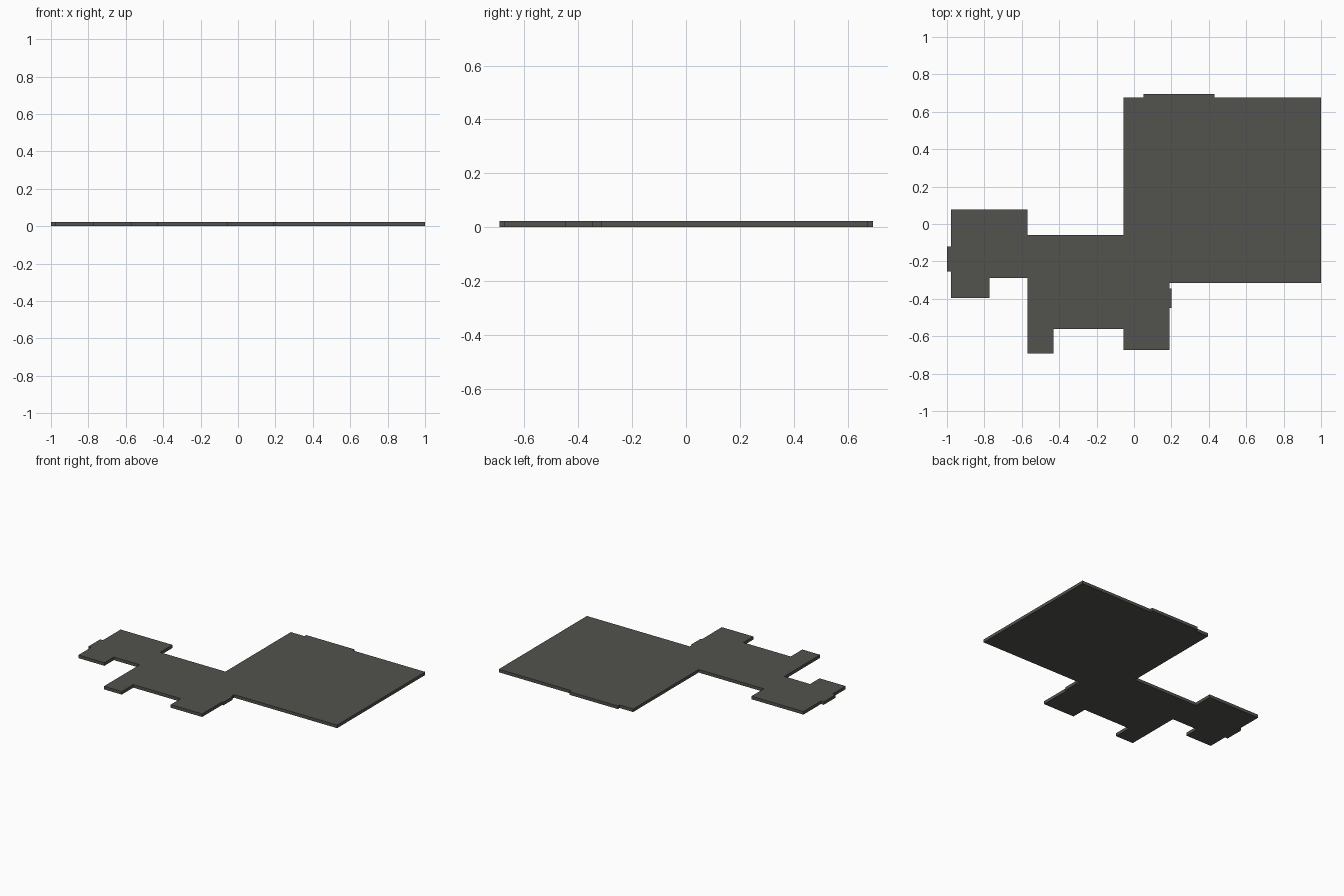
import bpy, bmesh

if "Cube" in bpy.data.objects:
    bpy.data.objects.remove(bpy.data.objects["Cube"])

THICK = 0.022

# Floor plan outline, counter-clockwise
outline = [
    (1.0, -0.315), (1.0, 0.675), (0.43, 0.675), (0.43, 0.695), (0.05, 0.695), (0.05, 0.675),
    (-0.057, 0.675), (-0.057, -0.06), (-0.57, -0.06), (-0.57, 0.078), (-0.978, 0.078),
    (-0.978, -0.12), (-1.0, -0.12), (-1.0, -0.253), (-0.978, -0.253), (-0.978, -0.396),
    (-0.773, -0.396), (-0.773, -0.29), (-0.57, -0.29), (-0.57, -0.692), (-0.43, -0.692),
    (-0.43, -0.562), (-0.057, -0.562), (-0.057, -0.674), (0.19, -0.674), (0.19, -0.45),
    (0.2, -0.45), (0.2, -0.345), (0.19, -0.345), (0.19, -0.315),
]

mat = bpy.data.materials.new("dark_grey")
mat.diffuse_color = (0.085, 0.085, 0.075, 1)
mat.use_nodes = True
mat.node_tree.nodes["Principled BSDF"].inputs["Base Color"].default_value = mat.diffuse_color

# Floor slab: outline extruded upward
bm = bmesh.new()
base = bm.faces.new([bm.verts.new((x, y, 0)) for x, y in outline])
ext = bmesh.ops.extrude_face_region(bm, geom=[base], use_keep_orig=True)
top = [v for v in ext["geom"] if isinstance(v, bmesh.types.BMVert)]
bmesh.ops.translate(bm, verts=top, vec=(0, 0, THICK))
bmesh.ops.recalc_face_normals(bm, faces=bm.faces)
mesh = bpy.data.meshes.new("floor_slab")
bm.to_mesh(mesh)
bm.free()
mesh.materials.append(mat)
slab = bpy.data.objects.new("floor_slab", mesh)
bpy.context.collection.objects.link(slab)
